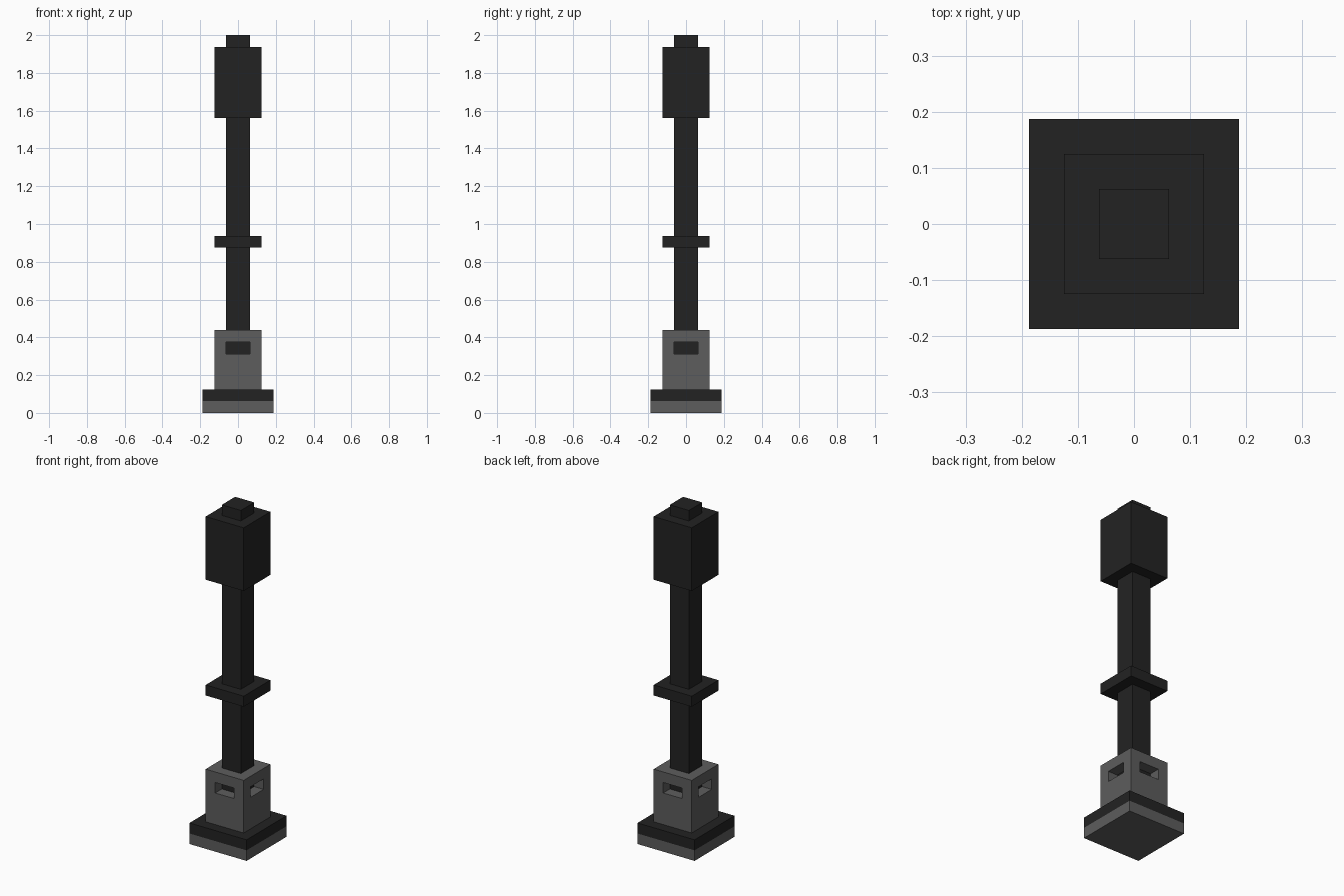
import bpy, bmesh
from mathutils import Vector

U = 0.0625  # block unit: the post is 32 units tall

cube = bpy.data.objects.get("Cube")
if cube:
    bpy.data.objects.remove(cube, do_unlink=True)


def make_material(name, value):
    mat = bpy.data.materials.new(name)
    mat.use_nodes = True
    colour = (value, value, value, 1.0)
    mat.diffuse_color = colour
    bsdf = mat.node_tree.nodes["Principled BSDF"]
    bsdf.inputs["Base Color"].default_value = colour
    bsdf.inputs["Roughness"].default_value = 0.9
    return mat


black = make_material("black iron", 0.0165)
grey = make_material("grey stone", 0.11)


def square_block(name, width, z0, z1, *mats):
    """Centred square block, sized in units, with its base at z0."""
    bm = bmesh.new()
    bmesh.ops.create_cube(bm, size=1)
    bmesh.ops.scale(bm, vec=(width * U, width * U, (z1 - z0) * U), verts=bm.verts)
    bmesh.ops.translate(bm, vec=(0, 0, (z0 + z1) / 2 * U), verts=bm.verts)
    mesh = bpy.data.meshes.new(name)
    bm.to_mesh(mesh)
    bm.free()
    for mat in mats:
        mesh.materials.append(mat)
    obj = bpy.data.objects.new(name, mesh)
    bpy.context.collection.objects.link(obj)
    return obj


# Stepped foot
square_block("foot_slab", 6, 0, 1, grey)
square_block("foot_trim", 6, 1, 2, black)

# Pedestal with a recessed slot on each side
pedestal = square_block("pedestal", 4, 2, 7, grey, black)
bm = bmesh.new()
bm.from_mesh(pedestal.data)
cuts = [((0, 0, 5 * U), (0, 0, 1)), ((0, 0, 6 * U), (0, 0, 1))]
cuts += [((s * U, 0, 0), (1, 0, 0)) for s in (-1, 1)]
cuts += [((0, s * U, 0), (0, 1, 0)) for s in (-1, 1)]
for co, no in cuts:
    bmesh.ops.bisect_plane(bm, geom=bm.verts[:] + bm.edges[:] + bm.faces[:],
                           plane_co=co, plane_no=no)
bm.normal_update()
slots = []
for face in bm.faces:
    c = face.calc_center_median()
    if abs(face.normal.z) < 0.1 and 5 * U < c.z < 6 * U and min(abs(c.x), abs(c.y)) < 0.01:
        slots.append((face, face.normal.copy()))
for face, normal in slots:
    back = bmesh.ops.extrude_discrete_faces(bm, faces=[face])["faces"][0]
    bmesh.ops.translate(bm, vec=Vector(normal) * -U, verts=back.verts)
    back.material_index = 1  # dark core showing at the back of the slot
bmesh.ops.recalc_face_normals(bm, faces=bm.faces)
bm.to_mesh(pedestal.data)
bm.free()

# Shaft, collar and head
square_block("shaft", 2, 7, 25, black)
square_block("collar", 4, 14, 15, black)
square_block("head", 4, 25, 31, black)
square_block("head_cap", 2, 31, 32, black)
